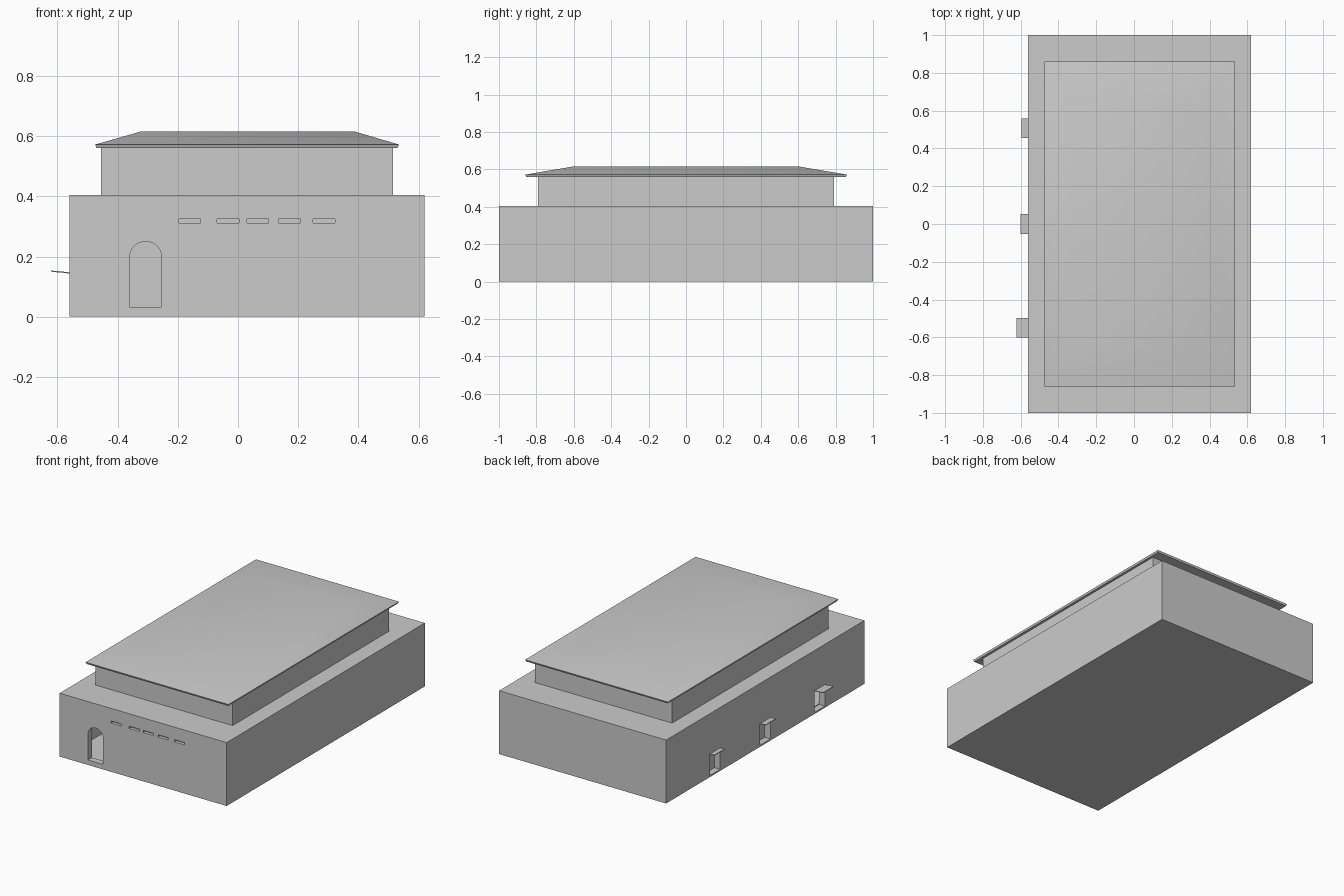
import bpy, bmesh, math

if "Cube" in bpy.data.objects:
    bpy.data.objects.remove(bpy.data.objects["Cube"])


def mesh_object(name, bm):
    bmesh.ops.recalc_face_normals(bm, faces=bm.faces)
    me = bpy.data.meshes.new(name)
    bm.to_mesh(me)
    bm.free()
    ob = bpy.data.objects.new(name, me)
    bpy.context.scene.collection.objects.link(ob)
    return ob


def box(name, x0, x1, y0, y1, z0, z1):
    bm = bmesh.new()
    bmesh.ops.create_cube(bm, size=1)
    for v in bm.verts:
        v.co = (x1 if v.co.x > 0 else x0, y1 if v.co.y > 0 else y0, z1 if v.co.z > 0 else z0)
    return mesh_object(name, bm)


def prism(name, profile, axis_vec):
    """Extrude a closed 3D profile along a vector."""
    bm = bmesh.new()
    face = bm.faces.new([bm.verts.new(p) for p in profile])
    ext = bmesh.ops.extrude_face_region(bm, geom=[face])
    verts = [g for g in ext["geom"] if isinstance(g, bmesh.types.BMVert)]
    bmesh.ops.translate(bm, verts=verts, vec=axis_vec)
    return mesh_object(name, bm)


def cut(target, cutter):
    mod = target.modifiers.new(cutter.name, 'BOOLEAN')
    mod.operation = 'DIFFERENCE'
    mod.solver = 'EXACT'
    mod.object = cutter
    cutter.hide_render = True
    cutter.hide_set(True)


# Lower storey and upper storey
base = box("lower_storey", -0.56, 0.62, -1, 1, 0, 0.405)
box("upper_storey", -0.455, 0.515, -0.79, 0.79, 0.405, 0.565)

# Entrance hall behind the arched doorway
cut(base, box("hall_cutter", -0.52, 0.0, -0.96, -0.45, 0.015, 0.28))
cx, r, spring = -0.307, 0.053, 0.197
arch = [(cx - r, -1.1, 0.032), (cx + r, -1.1, 0.032)]
arch += [(cx + r * math.cos(a), -1.1, spring + r * math.sin(a))
         for a in (math.pi * i / 16 for i in range(17))]
cut(base, prism("arch_cutter", arch, (0, 0.2, 0)))

# Row of slot windows on the front
for i, x in enumerate((-0.16, -0.033, 0.066, 0.171, 0.286)):
    cut(base, box(f"slot_cutter_{i}", x - 0.036, x + 0.036, -1.1, -0.98, 0.311, 0.325))

# Side doorways, each under a thin awning tilted slightly upward
for i, (y, reach) in enumerate(((0.507, -0.595), (0.0, -0.60), (-0.55, -0.622))):
    cut(base, box(f"side_door_cutter_{i}", -0.7, -0.52, y - 0.052, y + 0.052, 0.01, 0.143))
    rise = (-0.56 - reach) * 0.09
    side = [(-0.555, y - 0.052, 0.143), (-0.555, y - 0.052, 0.147),
            (reach, y - 0.052, 0.148 + rise), (reach, y - 0.052, 0.144 + rise)]
    prism(f"side_awning_{i}", side, (0, 0.104, 0))

# Hipped roof built from stacked rectangular rings
rings = [(-0.47, 0.53, 0.855, 0.56), (-0.475, 0.535, 0.86, 0.572),
         (-0.32, 0.385, 0.60, 0.616)]
bm = bmesh.new()
loops = [[bm.verts.new(p) for p in ((a, -y, z), (b, -y, z), (b, y, z), (a, y, z))]
         for a, b, y, z in rings]
for lo, hi in zip(loops, loops[1:]):
    for k in range(4):
        n = (k + 1) % 4
        bm.faces.new((lo[k], lo[n], hi[n], hi[k]))
bm.faces.new(loops[0])
bm.faces.new(loops[-1])
roof = mesh_object("roof", bm)
bpy.context.view_layer.objects.active = roof
roof.select_set(True)
bpy.ops.object.shade_smooth_by_angle(angle=math.radians(30))
